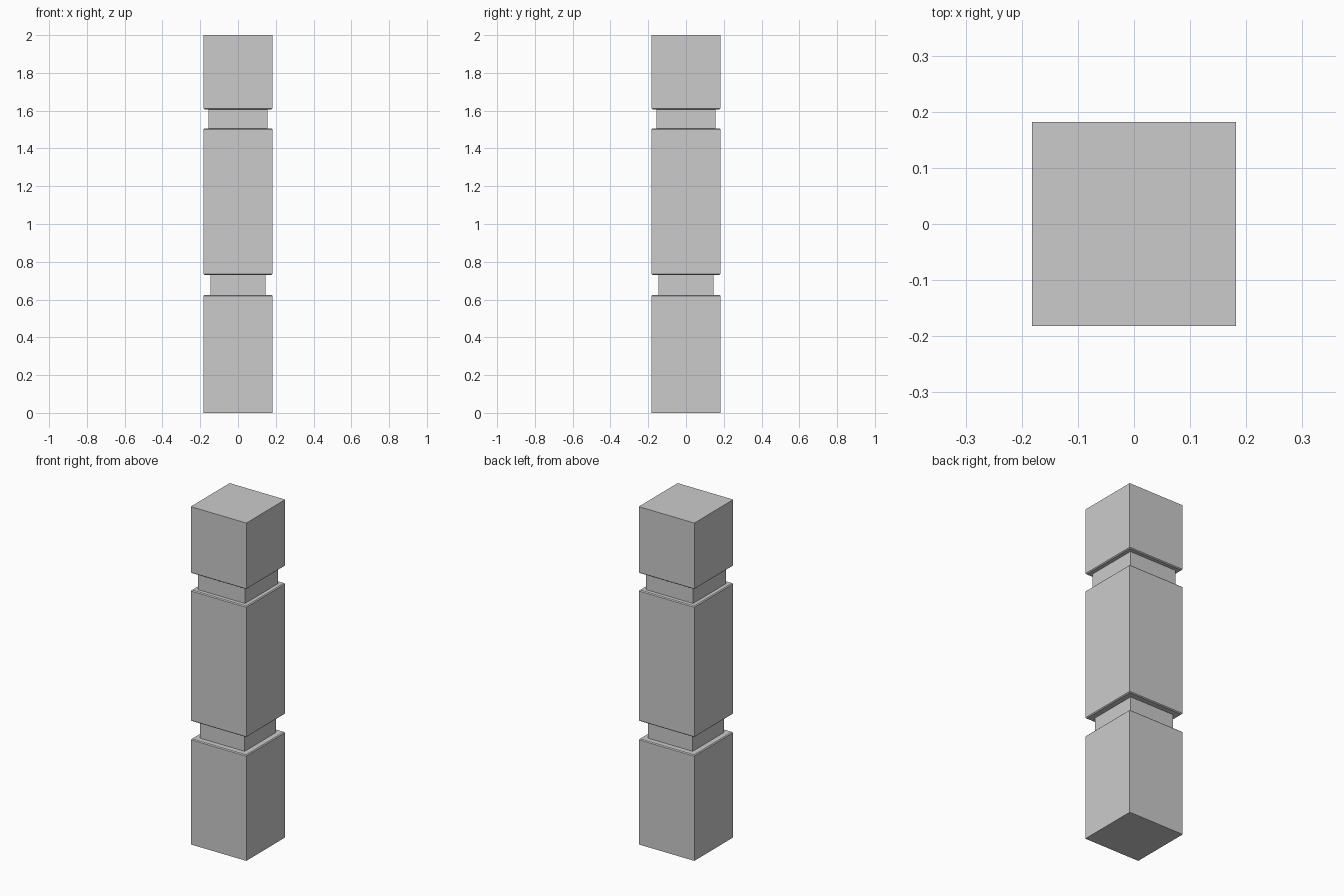
import bpy, bmesh

if "Cube" in bpy.data.objects:
    bpy.data.objects.remove(bpy.data.objects["Cube"])

W = 0.182   # block half width
C = 0.005   # tiny chamfer on block edges beside the grooves

# Square post profile, bottom to top: (half width, height)
profile = [
    (W, 0.0), (W, 0.625 - C), (W - C, 0.625),          # base block
    (0.146, 0.625), (0.146, 0.73),                     # lower groove
    (W - C, 0.73), (W, 0.73 + C),                      # middle block
    (W, 1.506 - C), (W - C, 1.506),
    (0.155, 1.506), (0.155, 1.606),                    # upper groove
    (W - C, 1.606), (W, 1.606 + C), (W, 2.0),          # top block
]

bm = bmesh.new()
rings = [[bm.verts.new((sx * h, sy * h, z))
          for sx, sy in ((-1, -1), (1, -1), (1, 1), (-1, 1))]
         for h, z in profile]

# Sides between neighbouring square rings
for lo, hi in zip(rings, rings[1:]):
    for i in range(4):
        j = (i + 1) % 4
        bm.faces.new((lo[i], lo[j], hi[j], hi[i]))

# Bottom and top caps
bm.faces.new(rings[0][::-1])
bm.faces.new(rings[-1])
bmesh.ops.recalc_face_normals(bm, faces=bm.faces[:])

mesh = bpy.data.meshes.new("grooved_post")
bm.to_mesh(mesh)
bm.free()
post = bpy.data.objects.new("grooved_post", mesh)
bpy.context.collection.objects.link(post)
